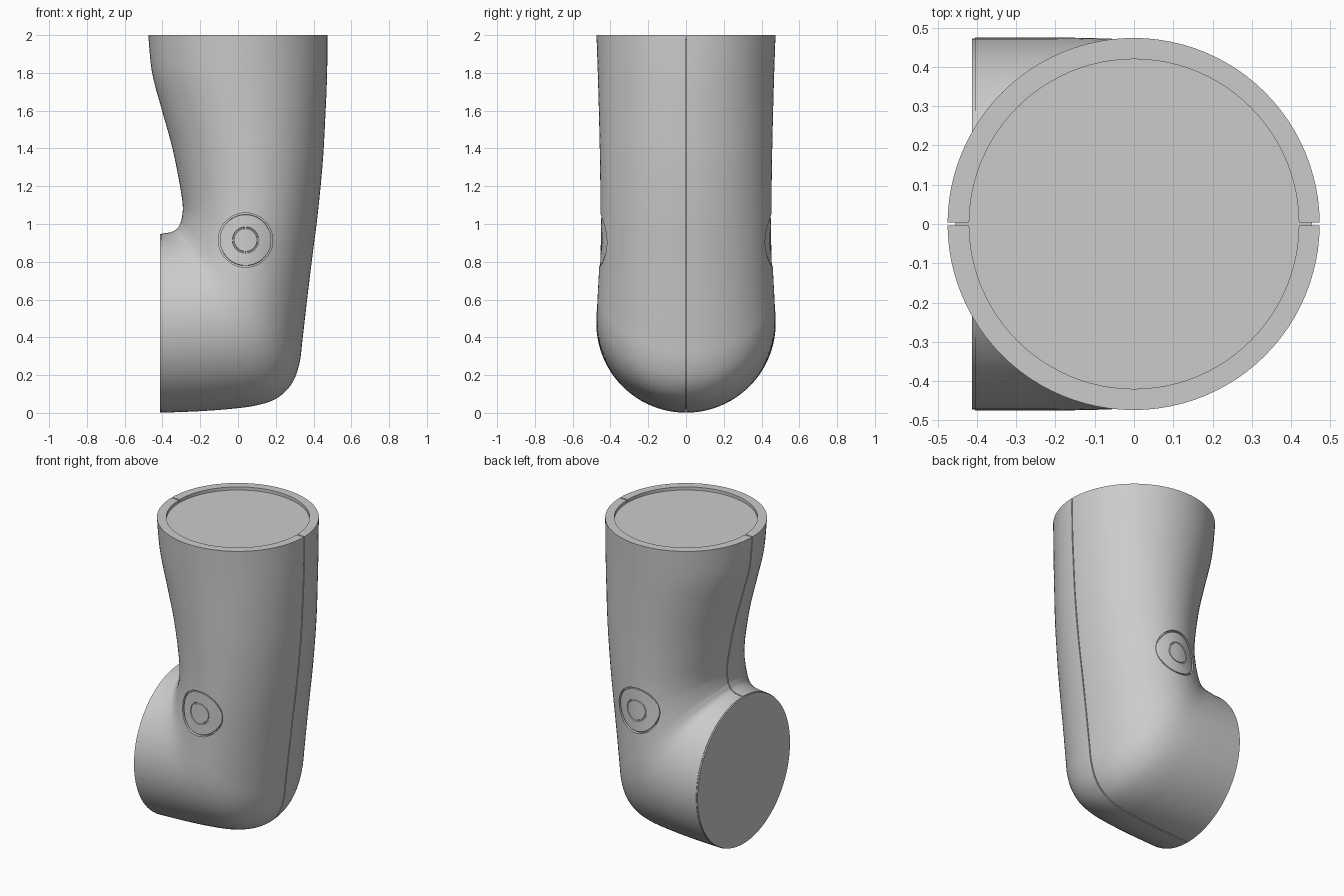
import bpy, bmesh, math
from mathutils import Vector, Matrix
from mathutils.bvhtree import BVHTree

if "Cube" in bpy.data.objects:
    bpy.data.objects.remove(bpy.data.objects["Cube"])

# Elbow sections: inner x, inner z, outer x, outer z, half width
SECTIONS = [
    (-.475, 2.0, .473, 2.0, .474), (-.455, 1.8, .472, 1.8, .467),
    (-.402, 1.6, .463, 1.58, .461), (-.347, 1.4, .449, 1.33, .456),
    (-.307, 1.2, .422, 1.05, .453), (-.293, 1.1, .394, .83, .455),
    (-.295, 1.05, .366, .6, .458), (-.303, 1.01, .343, .4, .463),
    (-.310, .995, .325, .26, .467), (-.318, .98, .285, .155, .470),
    (-.328, .97, .21, .08, .472), (-.342, .962, .1, .04, .474),
    (-.36, .956, -.05, .02, .475), (-.38, .952, -.22, .008, .475),
    (-.405, .95, -.405, .001, .475),
]
SIDES, STEPS = 96, 6


def smooth_sections():
    pts = [Vector(s) for s in SECTIONS]
    n, out = len(pts), []
    for i in range(n - 1):
        a, b, c, d = pts[max(i - 1, 0)], pts[i], pts[i + 1], pts[min(i + 2, n - 1)]
        for k in range(STEPS):
            t = k / STEPS
            out.append(.5 * (2 * b + (c - a) * t + (2 * a - 5 * b + 4 * c - d) * t * t
                             + (3 * b - a - 3 * c + d) * t ** 3))
    return out + [pts[-1]]


def loft(inset=0, top=2.0):
    bm = bmesh.new()
    rings = []
    for ix, iz, ox, oz, w in smooth_sections():
        centre = Vector(((ix + ox) / 2, 0, (iz + oz) / 2))
        axis = Vector((ox - ix, 0, oz - iz)) / 2
        axis *= 1 - inset / axis.length
        ring = []
        for j in range(SIDES):
            a = math.tau * j / SIDES
            p = centre + axis * math.cos(a) + Vector((0, (w - inset) * math.sin(a), 0))
            p.z = min(p.z, top)
            ring.append(bm.verts.new(p))
        rings.append(ring)
    for r, s in zip(rings, rings[1:]):
        for j in range(SIDES):
            k = (j + 1) % SIDES
            bm.faces.new((r[j], r[k], s[k], s[j]))
    bm.faces.new(rings[0])
    bm.faces.new(rings[-1])
    bmesh.ops.recalc_face_normals(bm, faces=bm.faces)
    return bm


def add(name, bm):
    mesh = bpy.data.meshes.new(name)
    bm.to_mesh(mesh)
    bm.free()
    ob = bpy.data.objects.new(name, mesh)
    bpy.context.collection.objects.link(ob)
    return ob


def cylinder(name, r, depth, loc, rot=Matrix.Identity(4)):
    bm = bmesh.new()
    bmesh.ops.create_cone(bm, cap_ends=True, segments=96, radius1=r, radius2=r,
                          depth=depth, matrix=Matrix.Translation(loc) @ rot)
    return add(name, bm)


def activate(ob):
    bpy.ops.object.select_all(action='DESELECT')
    ob.select_set(True)
    bpy.context.view_layer.objects.active = ob


def cut(ob, cutter):
    cutter.hide_render = True
    mod = ob.modifiers.new("cut", 'BOOLEAN')
    mod.operation, mod.solver, mod.object = 'DIFFERENCE', 'EXACT', cutter
    activate(ob)
    bpy.ops.object.modifier_apply(modifier=mod.name)
    bpy.data.objects.remove(cutter)


def smooth(ob):
    activate(ob)
    bpy.ops.object.shade_smooth_by_angle(angle=math.radians(30))


# Outer shell and the core seen in its seam and top recess
bm = loft()
surface = BVHTree.FromBMesh(bm)
shell = add("elbow_shell", bm)
core = add("inner_core", loft(.02, 1.98))

# Shell cuts: top recess, two button pockets, seam between the halves
BX, BZ = .04, .915
cut(shell, cylinder("recess_cutter", .42, .1, (0, 0, 2.02)))
turn_y = Matrix.Rotation(math.pi / 2, 4, 'X')
for s in (-1, 1):
    cut(shell, cylinder("button_cutter", .144, .3, (BX, s * .52, BZ), turn_y))
bm = bmesh.new()
bmesh.ops.create_cube(bm, size=1, matrix=Matrix.Translation((0, 0, 1)) @ Matrix.Diagonal((3, .007, 3, 1)))
cut(shell, add("seam_cutter", bm))

# Buttons follow the shell, with a fine ring groove: radius, depth below surface
PROFILE = [(.02, .005), (.04, .005), (.060, .005), (.062, .009), (.068, .009),
           (.070, .005), (.09, .005), (.112, .005), (.134, .005), (.136, .007), (.136, .04)]


def button(name, side):
    bm = bmesh.new()

    def point(r, a, depth):
        x, z = BX + r * math.cos(a), BZ + r * math.sin(a)
        hit = surface.ray_cast(Vector((x, side * 2, z)), Vector((0, -side, 0)))[0]
        return bm.verts.new((x, hit.y - side * depth, z))

    n = 64
    rings = [[point(r, math.tau * j / n, d) for j in range(n)] for r, d in PROFILE]
    mid = point(0, 0, .005)
    for j in range(n):
        k = (j + 1) % n
        bm.faces.new((mid, rings[0][j], rings[0][k]))
        for r, s in zip(rings, rings[1:]):
            bm.faces.new((r[j], s[j], s[k], r[k]))
    bmesh.ops.recalc_face_normals(bm, faces=bm.faces)
    if bm.faces[0].normal.y * side < 0:
        bmesh.ops.reverse_faces(bm, faces=bm.faces)
    return add(name, bm)


front_button = button("front_button", -1)
back_button = button("back_button", 1)

# Flat cap closing the side opening
cap = cylinder("side_cap", .472, .012, (-.407, 0, .475), Matrix.Rotation(math.pi / 2, 4, 'Y'))

for ob in (shell, core, front_button, back_button, cap):
    smooth(ob)
